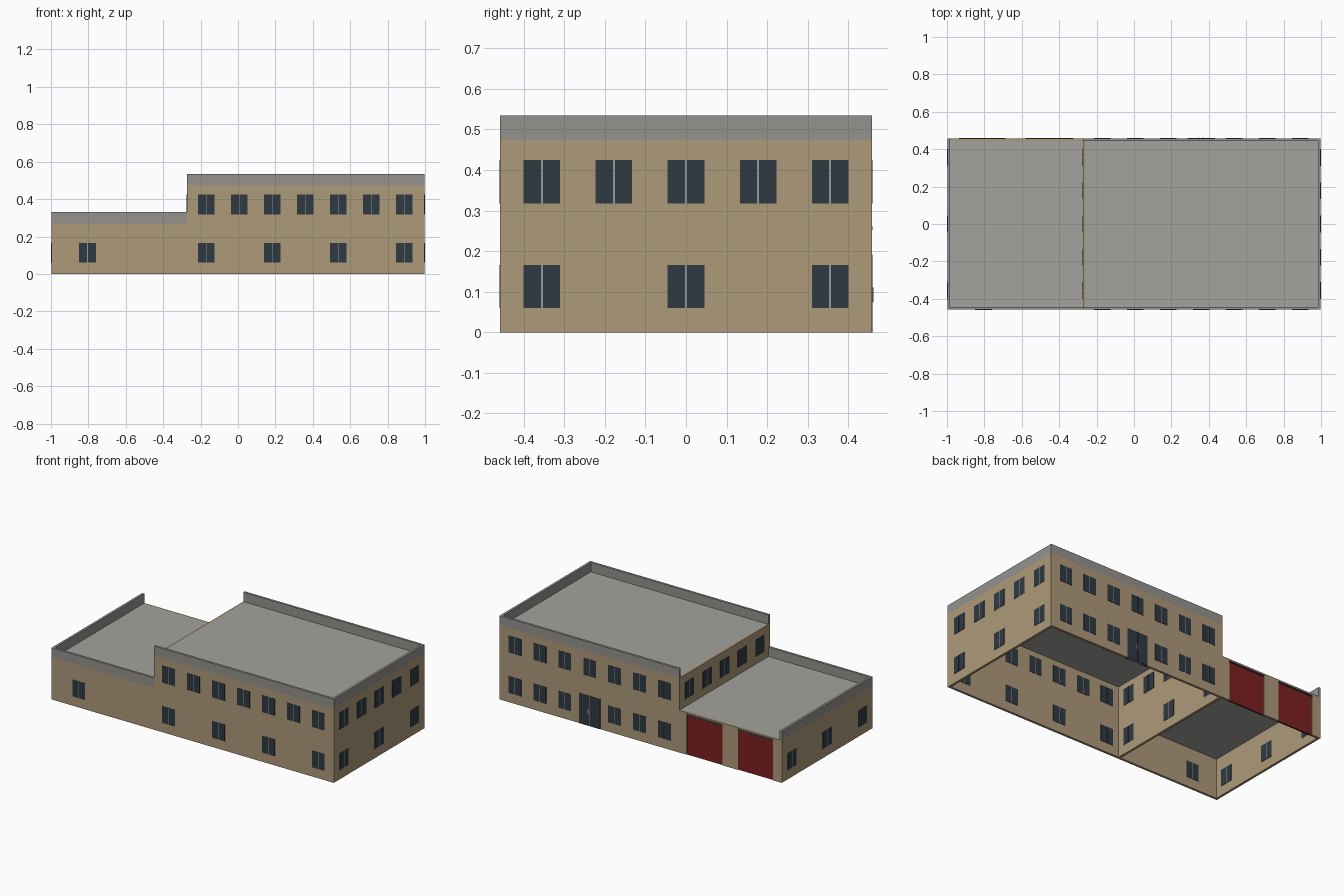
import bpy, bmesh

if "Cube" in bpy.data.objects:
    bpy.data.objects.remove(bpy.data.objects["Cube"])


def material(name, rgb):
    m = bpy.data.materials.new(name)
    m.diffuse_color = (*rgb, 1)
    m.use_nodes = True
    m.node_tree.nodes["Principled BSDF"].inputs["Base Color"].default_value = m.diffuse_color
    return m


TAN = material("tan_wall", (0.42, 0.32, 0.19))
CAP = material("parapet_grey", (0.30, 0.29, 0.27))
ROOF = material("roof_grey", (0.36, 0.36, 0.34))
GLASS = material("dark_glass", (0.028, 0.042, 0.055))
FRAME = material("frame_grey", (0.30, 0.32, 0.33))
RED = material("garage_red", (0.20, 0.015, 0.015))


def boxes(name, mat, spans):
    """One object from boxes given as (x0, x1, y0, y1, z0, z1)."""
    bm = bmesh.new()
    for x0, x1, y0, y1, z0, z1 in spans:
        vs = bmesh.ops.create_cube(bm, size=1)["verts"]
        for v in vs:
            v.co.x = x1 if v.co.x > 0 else x0
            v.co.y = y1 if v.co.y > 0 else y0
            v.co.z = z1 if v.co.z > 0 else z0
    me = bpy.data.meshes.new(name)
    bm.to_mesh(me)
    bm.free()
    me.materials.append(mat)
    ob = bpy.data.objects.new(name, me)
    bpy.context.collection.objects.link(ob)
    return ob


X, Y, T = 0.998, 0.458, 0.015       # outer wall faces and wall thickness
P = -0.273                          # outer face of the tall block's left wall
HI, LO, CAPH = 0.475, 0.27, 0.06    # roof heights, parapet height
XI, YI = X - T, Y - T

# Walls
boxes("tall_block_walls", TAN, [
    (P, X, -Y, -YI, 0, HI), (P, X, YI, Y, 0, HI),
    (XI, X, -YI, YI, 0, HI), (P, P + T, -YI, YI, 0, HI)])
doors = [(-0.58, -0.324), (-0.936, -0.687)]
DOOR_TOP = 0.255
boxes("garage_walls", TAN, [
    (-X, P, -Y, -YI, 0, LO), (-X, -XI, -YI, Y, 0, LO),
    (-XI, doors[1][0], YI, Y, 0, LO), (doors[1][1], doors[0][0], YI, Y, 0, LO),
    (doors[0][1], P, YI, Y, 0, LO)]
    + [(a, b, YI, Y, DOOR_TOP, LO) for a, b in doors])

# Roof slabs
boxes("tall_roof", ROOF, [(P + T, XI, -YI, YI, HI - T, HI)])
boxes("garage_roof", ROOF, [(-XI, P, -YI, YI, LO - T, LO)])

# Parapets: open along the step and above the garage doors
boxes("tall_parapet", CAP, [
    (P, X, -Y, -YI, HI, HI + CAPH), (P, X, YI, Y, HI, HI + CAPH),
    (XI, X, -YI, YI, HI, HI + CAPH)])
boxes("garage_parapet", CAP, [
    (-X, P, -Y, -YI, LO, LO + CAPH), (-X, -XI, -YI, Y, LO, LO + CAPH)])

# Windows: two panes and a mullion passing through the wall
panes, mullions = [], []
W, G, E = 0.045, 0.002, 0.002


def window(axis, along, inner, outer, z0, z1):
    lo, hi = sorted((inner, outer))

    def add(target, a, b, e):
        if axis == "x":
            target.append((a, b, lo - e, hi + e, z0, z1))
        else:
            target.append((lo - e, hi + e, a, b, z0, z1))
    add(panes, along - W, along - G, E)
    add(panes, along + G, along + W, E)
    add(mullions, along - G, along + G, E / 2)


LOW, HIGH = (0.06, 0.166), (0.318, 0.425)
cols = [-0.17 + 0.1765 * i for i in range(7)]
for i, x in enumerate(cols):
    window("x", x, -YI, -Y, *HIGH)
    window("x", x, YI, Y, *HIGH)
    if i % 2 == 0:
        window("x", x, -YI, -Y, *LOW)
    if i != 3:
        window("x", x, YI, Y, *LOW)
window("x", -0.805, -YI, -Y, *LOW)
for i in range(-2, 3):
    y = 0.1775 * i
    for a, b in ((XI, X), (P, P + T)):
        window("y", y, a, b, *HIGH)
    if i % 2 == 0:
        for a, b in ((XI, X), (P, P + T), (-X, -XI)):
            window("y", y, a, b, *LOW)
boxes("window_panes", GLASS, panes)
boxes("window_mullions", FRAME, mullions)

# Double entrance door on the back
dx = cols[3]
boxes("entrance_door", GLASS, [
    (dx - 0.074, dx - G, YI - E, Y + E, 0, 0.192),
    (dx + G, dx + 0.074, YI - E, Y + E, 0, 0.192)])
boxes("entrance_trim", FRAME, [
    (dx - G, dx + G, YI - E / 2, Y + E / 2, 0, 0.192),
    (dx - 0.012, dx - 0.008, Y, Y + 0.004, 0.075, 0.11),
    (dx + 0.008, dx + 0.012, Y, Y + 0.004, 0.075, 0.11)])

# Garage doors, slightly recessed, with dark lintels
boxes("garage_doors", RED, [(a, b, YI, Y - 0.004, 0, DOOR_TOP) for a, b in doors])
boxes("garage_lintels", GLASS, [(a, b, YI, Y + E, DOOR_TOP - 0.003, DOOR_TOP + 0.006)
                                for a, b in doors])
